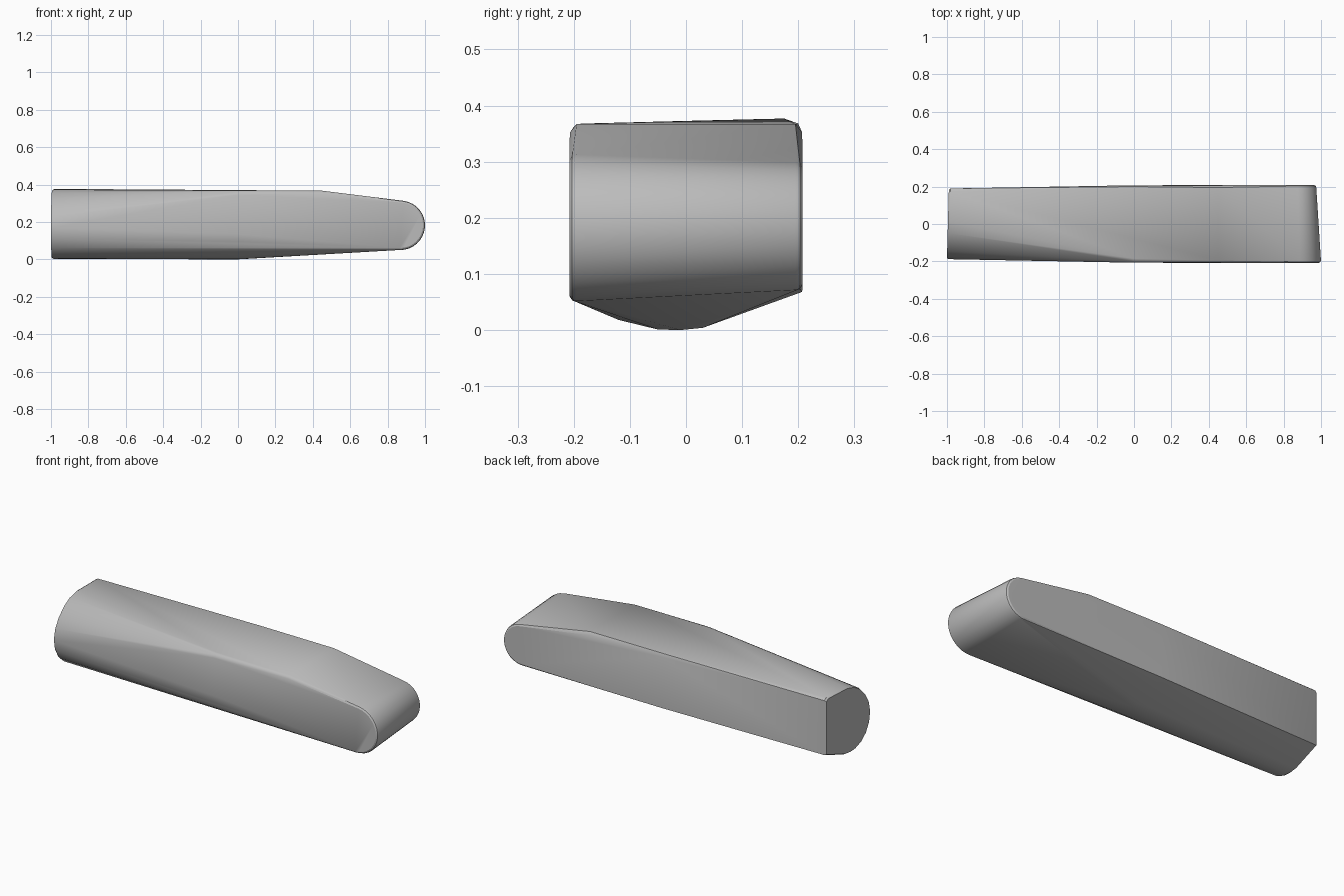
import bpy, bmesh
from math import sin, cos, radians

cube = bpy.data.objects.get("Cube")
if cube:
    bpy.data.objects.remove(cube)

grey = bpy.data.materials.new("plain grey")
grey.use_nodes = True
colour = (0.5, 0.5, 0.5, 1)
grey.diffuse_color = colour
grey.node_tree.nodes["Principled BSDF"].inputs["Base Color"].default_value = colour

points = []

# Butt end: D-shaped section in (y, z), with a small rounded rim
butt = [(.19, .365), (.175, .377), (.01, .373), (-.05, .357), (-.1, .327),
        (-.145, .28), (-.175, .23), (-.188, .17), (-.178, .11), (-.15, .06),
        (-.11, .026), (-.06, .006), (-.02, .002), (.03, .007), (.19, .064)]
for y, z in butt:
    slant = .01 * (y + .19) / .38
    points.append((-1 + slant, y * .97, .19 + (z - .19) * .97))
    points.append((-.99 + slant, y, z))

# Middle section, flat on the front, keeled underneath
middle = [(.2, .368), (.207, .35), (-.185, .368), (-.2, .362), (-.207, .345),
          (-.207, .135), (-.2, .095), (-.17, .05), (-.12, .018), (-.05, .001),
          (-.01, 0), (.03, .004), (.207, .068)]
points += [(0, y, z) for y, z in middle]

# Shoulder where the top begins to slope down
for side in (-1, 1):
    points += [(.45, side * .195, .367), (.45, side * .207, .352)]

# Rounded nose: an arc on each side, with a softened rim
for side, cx, cz, radius in ((-1, .868, .182, .132), (1, .86, .185, .115)):
    for i in range(17):
        a = radians(-92 + 174 * i / 16)
        for r, y in ((radius, .195), (radius - .003, .203), (radius - .011, .208)):
            points.append((cx + r * cos(a), side * y, cz + r * sin(a)))

# Skin the sections as one convex body
bm = bmesh.new()
for p in points:
    bm.verts.new(p)
hull = bmesh.ops.convex_hull(bm, input=bm.verts)
loose = {g for g in hull["geom_interior"] + hull["geom_unused"]
         if isinstance(g, bmesh.types.BMVert)}
bmesh.ops.delete(bm, geom=list(loose), context='VERTS')
bmesh.ops.recalc_face_normals(bm, faces=bm.faces)
mesh = bpy.data.meshes.new("handle_body")
bm.to_mesh(mesh)
bm.free()
mesh.materials.append(grey)
body = bpy.data.objects.new("handle_body", mesh)
bpy.context.collection.objects.link(body)

bpy.context.view_layer.objects.active = body
body.select_set(True)
bpy.ops.object.shade_smooth_by_angle(angle=radians(30))
